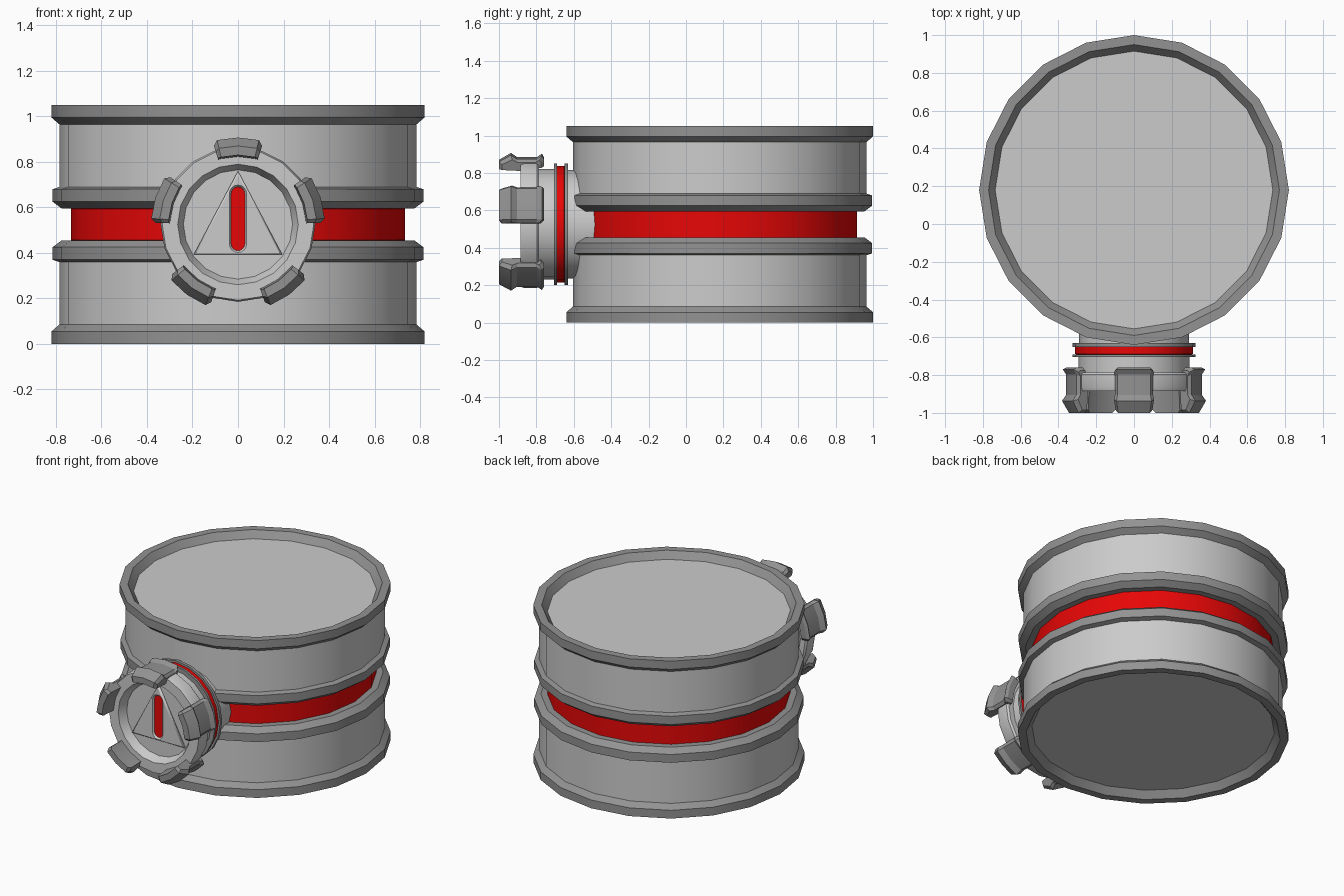
import bpy, bmesh
from math import sin, cos, pi, radians
from mathutils import Matrix, Vector

if "Cube" in bpy.data.objects:
    bpy.data.objects.remove(bpy.data.objects["Cube"])


def material(name, color):
    m = bpy.data.materials.new(name)
    m.diffuse_color = (*color, 1)
    m.use_nodes = True
    m.node_tree.nodes["Principled BSDF"].inputs["Base Color"].default_value = m.diffuse_color
    return m


RED = material("red", (0.8, 0.002, 0.002))
GREY = material("grey", (0.58, 0.58, 0.58))
DARK = material("dark_grey", (0.29, 0.29, 0.29))
MID = 0.525                                   # mid height, also the knob axis
DRUM = Matrix.Translation((0, 0.18, 0))
KNOB = Matrix.Translation((0, 0, MID)) @ Matrix.Rotation(pi / 2, 4, 'X')  # local z -> -y


def finish(bm, name, mats, smooth=True):
    bmesh.ops.recalc_face_normals(bm, faces=bm.faces)
    me = bpy.data.meshes.new(name)
    bm.to_mesh(me)
    bm.free()
    ob = bpy.data.objects.new(name, me)
    bpy.context.collection.objects.link(ob)
    for m in mats:
        me.materials.append(m)
    if smooth:
        me.shade_smooth()
        me.set_sharp_from_angle(angle=radians(25))
    return ob


def lathe(name, profile, matrix, mats, second=(), sides=20):
    """Revolve (radius, height) points; segments in `second` get the second material."""
    bm = bmesh.new()
    rings = []
    for r, h in profile:
        n = sides if r > 0 else 1
        rings.append([bm.verts.new(matrix @ Vector((r * cos(2 * pi * i / sides),
                      r * sin(2 * pi * i / sides), h))) for i in range(n)])
    for s, (a, b) in enumerate(zip(rings, rings[1:])):
        for i in range(sides):
            j = (i + 1) % sides
            quad = [a[i % len(a)], a[j % len(a)], b[j % len(b)], b[i % len(b)]]
            bm.faces.new(list(dict.fromkeys(quad))).material_index = int(s in second)
    return finish(bm, name, mats)


# Drum halves: recessed end, rim, wall and middle ridge, mirrored in height
half = [(0, 0.045), (0.735, 0.045), (0.77, 0), (0.82, 0), (0.82, 0.055),
        (0.785, 0.085), (0.785, 0.36), (0.815, 0.37), (0.815, 0.425),
        (0.775, 0.455), (0.73, 0.455)]
trim = (1, 2, 3, 4, 6, 7, 8, 9)
lathe("drum_lower", half, DRUM, [GREY, DARK], trim)
lathe("drum_upper", [(r, 2 * MID - z) for r, z in half], DRUM, [GREY, DARK], trim)
lathe("drum_red_band", [(0.73, 0.455), (0.735, 0.456), (0.735, 0.594), (0.73, 0.595)],
      DRUM, [RED])

# Knob: pipe with flanges, then the head with a dished face
lathe("knob_pipe", [(0.29, 0.4), (0.29, 0.63), (0.325, 0.63), (0.325, 0.65),
                    (0.305, 0.65), (0.305, 0.69), (0.325, 0.69), (0.325, 0.705),
                    (0.295, 0.705), (0.295, 0.79)], KNOB, [GREY, DARK], (1, 2, 3, 5, 6, 7))
lathe("knob_red_band", [(0.305, 0.65), (0.312, 0.651), (0.312, 0.689), (0.305, 0.69)],
      KNOB, [RED])
lathe("knob_head", [(0.29, 0.785), (0.33, 0.785), (0.34, 0.797), (0.34, 0.865),
                    (0.333, 0.885), (0.265, 0.885), (0.24, 0.83), (0, 0.83)], KNOB, [GREY])

# Five grip lugs: a saddle profile (radius, depth) swept over a short arc, ends chamfered
lug = [(0.32, 0.76), (0.36, 0.76), (0.378, 0.77), (0.36, 0.797), (0.36, 0.904),
       (0.382, 0.936), (0.345, 1.0), (0.305, 1.0), (0.298, 0.885), (0.32, 0.86)]
for k in range(5):
    bm = bmesh.new()
    rows = []
    for off, shrink in ((-17, 0.75), (-14, 1), (0, 1), (14, 1), (17, 0.75)):
        a = radians(90 + 72 * k + off)
        rows.append([bm.verts.new(KNOB @ Vector((
            (0.3 + (r - 0.3) * shrink) * cos(a), (0.3 + (r - 0.3) * shrink) * sin(a),
            0.88 + (h - 0.88) * (shrink + 1) / 2))) for r, h in lug])
    for p, q in zip(rows, rows[1:]):
        for i in range(len(lug)):
            j = (i + 1) % len(lug)
            bm.faces.new([p[i], p[j], q[j], q[i]])
    bm.faces.new(rows[0])
    bm.faces.new(rows[-1])
    finish(bm, f"grip_lug_{k + 1}", [DARK])


def pill(radius, low, high, steps=8):
    """Outline of an upright slot."""
    return [(radius * cos(pi * i / steps + s), c + radius * sin(pi * i / steps + s))
            for c, s in ((high - radius, 0), (low + radius, pi)) for i in range(steps + 1)]


# Raised triangle plate with a bevelled edge and a slot through it
curve = bpy.data.curves.new("triangle_plate", 'CURVE')
curve.dimensions = '2D'
curve.fill_mode = 'BOTH'
curve.extrude = 0.004
curve.bevel_depth = 0.008
curve.bevel_resolution = 0
curve.offset = -0.008
curve.materials.append(GREY)
for pts in ([(0, 0.235), (-0.195, -0.133), (0.195, -0.133)], pill(0.03, -0.115, 0.165)):
    sp = curve.splines.new('POLY')
    sp.points.add(len(pts) - 1)
    for p, (x, y) in zip(sp.points, pts):
        p.co = (x, y, 0, 1)
    sp.use_cyclic_u = True
plate = bpy.data.objects.new("triangle_plate", curve)
plate.matrix_world = KNOB @ Matrix.Translation((0, 0, 0.835))
bpy.context.collection.objects.link(plate)

# Red slot floor
bm = bmesh.new()
bm.faces.new([bm.verts.new(KNOB @ Vector((x, y, 0.836))) for x, y in pill(0.036, -0.121, 0.171)])
finish(bm, "slot_red_floor", [RED], smooth=False)
